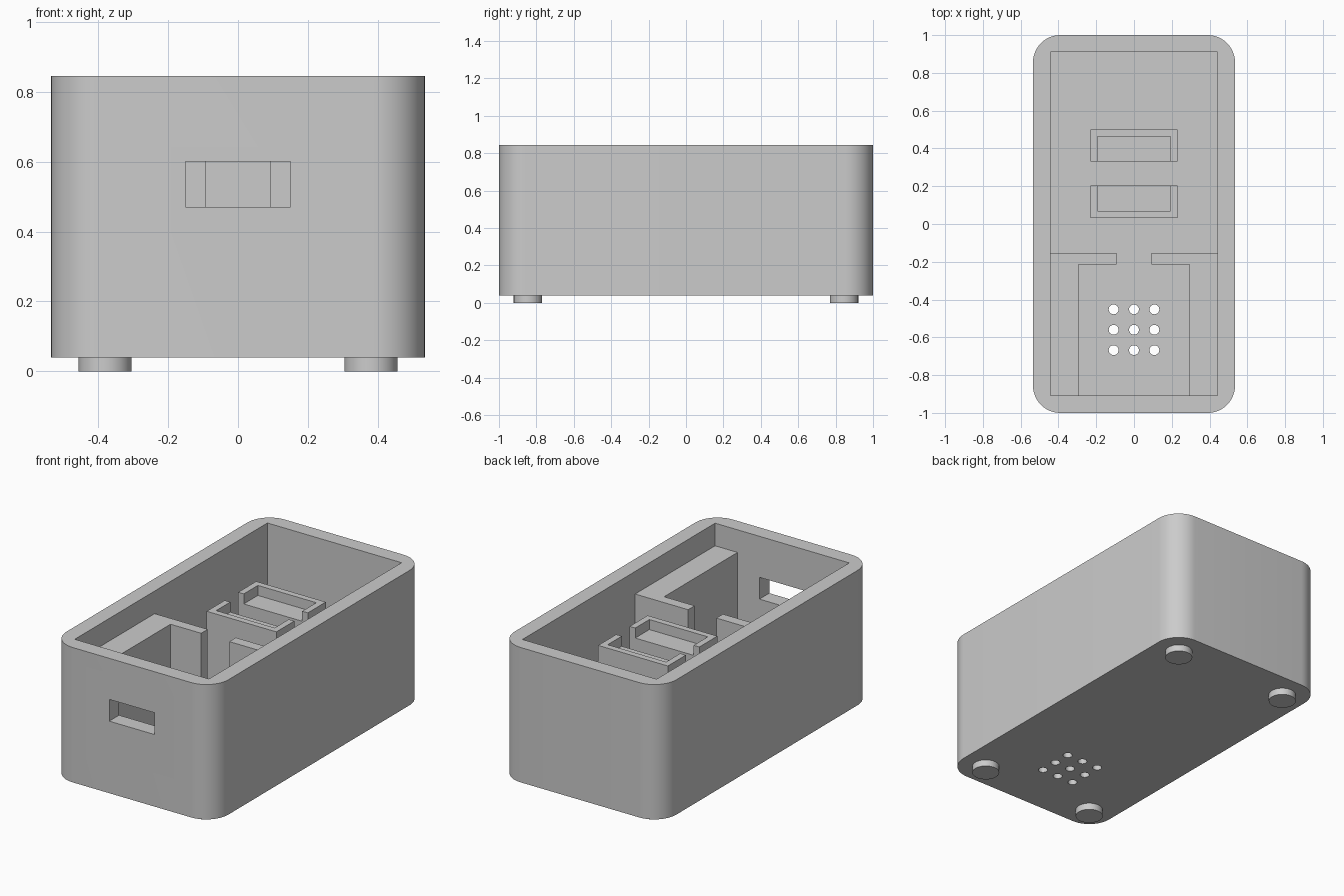
import bpy, bmesh
from math import radians, cos, sin, pi

cube = bpy.data.objects.get("Cube")
if cube:
    bpy.data.objects.remove(cube, do_unlink=True)

# One plain grey plastic
GREY = (0.6, 0.6, 0.6, 1)
plastic = bpy.data.materials.new("grey plastic")
plastic.use_nodes = True
plastic.diffuse_color = GREY
bsdf = next(n for n in plastic.node_tree.nodes if n.type == 'BSDF_PRINCIPLED')
bsdf.inputs["Base Color"].default_value = GREY


def prism(name, outline, z0, z1):
    """Extrude a flat outline from z0 up to z1."""
    bm = bmesh.new()
    base = bm.faces.new([bm.verts.new((x, y, z0)) for x, y in outline])
    top = bmesh.ops.extrude_face_region(bm, geom=[base])["geom"]
    for v in top:
        if isinstance(v, bmesh.types.BMVert):
            v.co.z = z1
    bmesh.ops.recalc_face_normals(bm, faces=bm.faces)
    mesh = bpy.data.meshes.new(name)
    bm.to_mesh(mesh)
    bm.free()
    mesh.materials.append(plastic)
    obj = bpy.data.objects.new(name, mesh)
    bpy.context.collection.objects.link(obj)
    return obj


def box(name, x0, x1, y0, y1, z0, z1):
    return prism(name, [(x0, y0), (x1, y0), (x1, y1), (x0, y1)], z0, z1)


def disc(name, x, y, r, z0, z1, n=32):
    ring = [(x + r * cos(2 * pi * i / n), y + r * sin(2 * pi * i / n)) for i in range(n)]
    return prism(name, ring, z0, z1)


def cut(obj, cutter):
    """Subtract the cutter from the object, then discard the cutter."""
    cutter.hide_render = True
    mod = obj.modifiers.new("cut", 'BOOLEAN')
    mod.operation = 'DIFFERENCE'
    mod.solver = 'EXACT'
    mod.object = cutter
    bpy.context.view_layer.objects.active = obj
    bpy.ops.object.modifier_apply(modifier=mod.name)
    bpy.data.objects.remove(cutter, do_unlink=True)


def smooth(obj):
    bpy.ops.object.select_all(action='DESELECT')
    obj.select_set(True)
    bpy.context.view_layer.objects.active = obj
    bpy.ops.object.shade_smooth_by_angle(angle=radians(30))


# Main dimensions
HALF_W, HALF_L, RADIUS = 0.535, 1.0, 0.145
BASE, RIM, FLOOR = 0.04, 0.845, 0.13
FIT_TOP, LEDGE = 0.71, 0.65

# Case: rounded rectangle
outline = []
for k, (sx, sy) in enumerate([(1, 1), (-1, 1), (-1, -1), (1, -1)]):
    for i in range(13):
        a = (k + i / 12) * pi / 2
        outline.append((sx * (HALF_W - RADIUS) + RADIUS * cos(a),
                        sy * (HALF_L - RADIUS) + RADIUS * sin(a)))
case = prism("case", outline, BASE, RIM)

# Cavity, front slot and vent holes
cut(case, box("cavity_cutter", -0.443, 0.443, -0.907, 0.91, FLOOR, 1))
cut(case, box("slot_cutter", -0.15, 0.15, -1.1, -0.85, 0.47, 0.6))
for col in (-1, 0, 1):
    for row in (-1, 0, 1):
        cut(case, disc("vent_cutter", 0.108 * col, -0.56 + 0.108 * row, 0.026, 0, 0.2, 24))
smooth(case)

# L-shaped brackets behind the front wall
for side, s in (("left", 1), ("right", -1)):
    shape = [(0.295, -0.915), (0.453, -0.915), (0.453, -0.153),
             (0.093, -0.153), (0.093, -0.215), (0.295, -0.215)]
    prism(side + "_bracket", [(s * x, y) for x, y in shape], FLOOR - 0.01, FIT_TOP)

# Pair of facing board holders, each with a three-sided lip
for name, y0, y1 in (("front_board_holder", 0.033, 0.203), ("rear_board_holder", 0.33, 0.5)):
    holder = box(name, -0.23, 0.23, y0, y1, FLOOR - 0.01, FIT_TOP)
    cut(holder, box("pocket_cutter", -0.193, 0.193, 0.07, 0.463, LEDGE, 1))

# Feet
for end, y in (("front", -0.845), ("rear", 0.845)):
    for side, x in (("left", 0.38), ("right", -0.38)):
        smooth(disc(f"{end}_{side}_foot", x, y, 0.076, 0, BASE + 0.01, 48))
